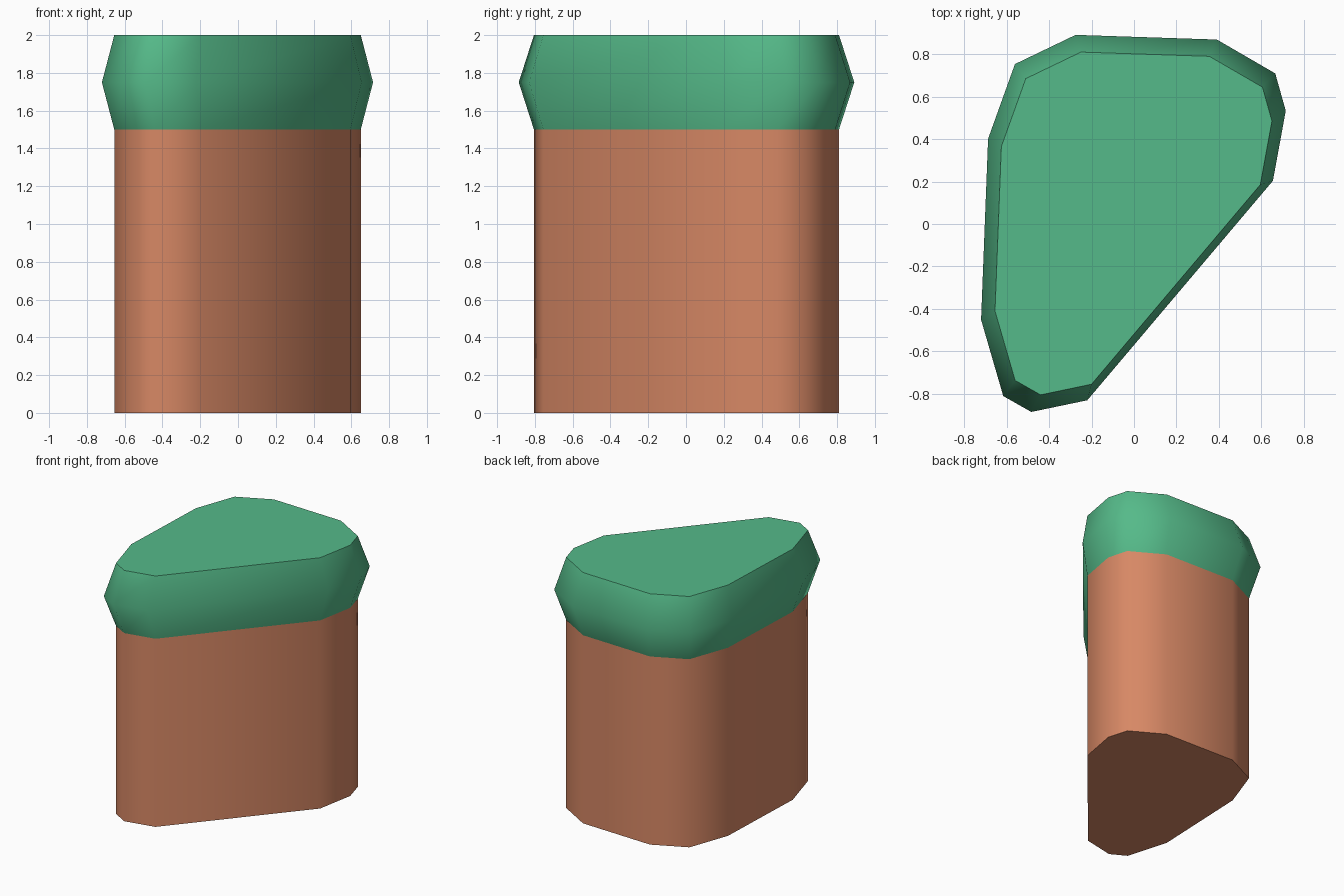
import bpy, bmesh, math

if "Cube" in bpy.data.objects:
    bpy.data.objects.remove(bpy.data.objects["Cube"])

# Irregular cliff outline, counter-clockwise seen from above
OUTLINE = [(-0.25, 0.81), (-0.51, 0.685), (-0.625, 0.365), (-0.655, -0.41),
           (-0.56, -0.737), (-0.44, -0.805), (-0.20, -0.755), (0.595, 0.185),
           (0.65, 0.485), (0.605, 0.645), (0.355, 0.79)]


def material(name, rgb):
    mat = bpy.data.materials.new(name)
    mat.diffuse_color = (*rgb, 1)
    mat.use_nodes = True
    mat.node_tree.nodes["Principled BSDF"].inputs["Base Color"].default_value = mat.diffuse_color
    return mat


def stacked_outline(name, levels, mat, cap_bottom, cap_top):
    """Skin the outline through (height, scale) levels."""
    bm = bmesh.new()
    rings = [[bm.verts.new((x * s, y * s, z)) for x, y in OUTLINE]
             for z, s in levels]
    n = len(OUTLINE)
    for low, high in zip(rings, rings[1:]):
        for i in range(n):
            j = (i + 1) % n
            bm.faces.new((low[i], low[j], high[j], high[i]))
    if cap_bottom:
        bm.faces.new(rings[0][::-1])
    if cap_top:
        bm.faces.new(rings[-1])
    mesh = bpy.data.meshes.new(name)
    bm.to_mesh(mesh)
    bm.free()
    mesh.materials.append(mat)
    obj = bpy.data.objects.new(name, mesh)
    bpy.context.collection.objects.link(obj)
    bpy.ops.object.select_all(action='DESELECT')
    obj.select_set(True)
    bpy.context.view_layer.objects.active = obj
    bpy.ops.object.shade_smooth_by_angle(angle=math.radians(50))
    return obj


# Earth column
stacked_outline("earth_column", [(0, 1), (1.5, 1)],
                material("earth brown", (0.68, 0.246, 0.130)), True, False)

# Bulging grass cap
stacked_outline("grass_cap", [(1.5, 1), (1.75, 1.1), (2.0, 1)],
                material("grass green", (0.091, 0.491, 0.251)), False, True)
